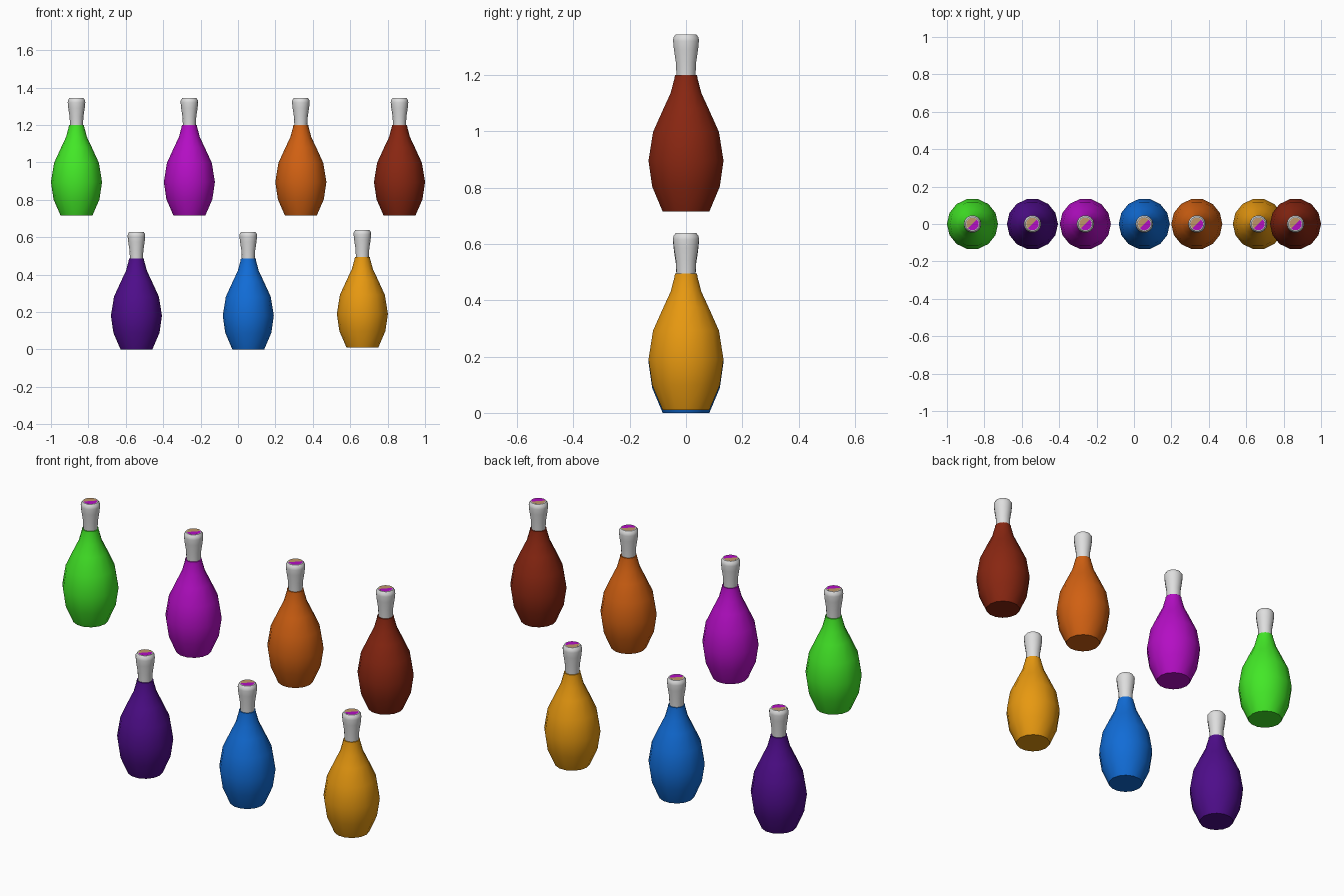
import bpy, bmesh, math

if "Cube" in bpy.data.objects:
    bpy.data.objects.remove(bpy.data.objects["Cube"])

SIDES = 14


def material(name, rgb):
    m = bpy.data.materials.new(name)
    lin = [((c / 255 + 0.055) / 1.055) ** 2.4 if c > 10 else c / 255 / 12.92 for c in rgb]
    m.diffuse_color = (*lin, 1)
    m.use_nodes = True
    m.node_tree.nodes["Principled BSDF"].inputs["Base Color"].default_value = m.diffuse_color
    return m


def lathe(name, profile, loc, mats, cap_bottom=False):
    """Revolve (radius, z) points around the z axis."""
    bm = bmesh.new()
    rings = []
    for r, z in profile:
        rings.append([bm.verts.new((r * math.cos(2 * math.pi * i / SIDES),
                                    r * math.sin(2 * math.pi * i / SIDES), z))
                      for i in range(SIDES)])
    for a, b in zip(rings, rings[1:]):
        for i in range(SIDES):
            j = (i + 1) % SIDES
            bm.faces.new((a[i], a[j], b[j], b[i]))
    if cap_bottom:
        bm.faces.new(rings[0][::-1])
    return finish(name, bm, loc, mats)


def finish(name, bm, loc, mats):
    me = bpy.data.meshes.new(name)
    bm.to_mesh(me)
    bm.free()
    for m in mats:
        me.materials.append(m)
    ob = bpy.data.objects.new(name, me)
    bpy.context.collection.objects.link(ob)
    ob.location = loc
    bpy.ops.object.select_all(action='DESELECT')
    ob.select_set(True)
    bpy.context.view_layer.objects.active = ob
    bpy.ops.object.shade_smooth_by_angle(angle=math.radians(40))
    return ob


def end_disc(name, r, z, loc, mats):
    """Two-coloured disc, split along the diagonal."""
    bm = bmesh.new()
    c = bm.verts.new((0, 0, z))
    n = 16
    ring = [bm.verts.new((r * math.cos(2 * math.pi * i / n),
                          r * math.sin(2 * math.pi * i / n), z)) for i in range(n)]
    for i in range(n):
        f = bm.faces.new((c, ring[i], ring[(i + 1) % n]))
        p = f.calc_center_median()
        f.material_index = 0 if p.x > p.y else 1
    return finish(name, bm, loc, mats)


white = material("white", (222, 222, 222))
tan = material("tan", (190, 150, 105))
colours = {
    "green": (68, 236, 40), "magenta": (180, 14, 196), "orange": (208, 96, 18),
    "red_brown": (136, 38, 17), "purple": (78, 13, 138), "blue": (17, 108, 214),
    "yellow": (236, 156, 17),
}
mats = {n: material(n, c) for n, c in colours.items()}

# pin positions: colour, x, base height
pins = [("green", -0.8635, 0.715), ("magenta", -0.26, 0.715), ("orange", 0.336, 0.715),
        ("red_brown", 0.8635, 0.715), ("purple", -0.543, 0.0), ("blue", 0.055, 0.0),
        ("yellow", 0.665, 0.01)]

# belly with a small collar at the neck
body = [(0.085, 0), (0.123, 0.088), (0.1365, 0.18), (0.120, 0.282), (0.082, 0.365),
        (0.056, 0.42), (0.042, 0.472), (0.040, 0.485), (0.034, 0.485)]
# flared grip
handle = [(0.034, 0.47), (0.037, 0.53), (0.044, 0.575), (0.047, 0.605),
          (0.046, 0.617), (0.038, 0.628), (0.033, 0.628)]

for name, x, z in pins:
    loc = (x, 0, z)
    lathe(name + "_body", body, loc, [mats[name]], cap_bottom=True)
    lathe(name + "_handle", handle, loc, [white])
    end_disc(name + "_handle_end", 0.0335, 0.6285, loc, [mats["magenta"], tan])
